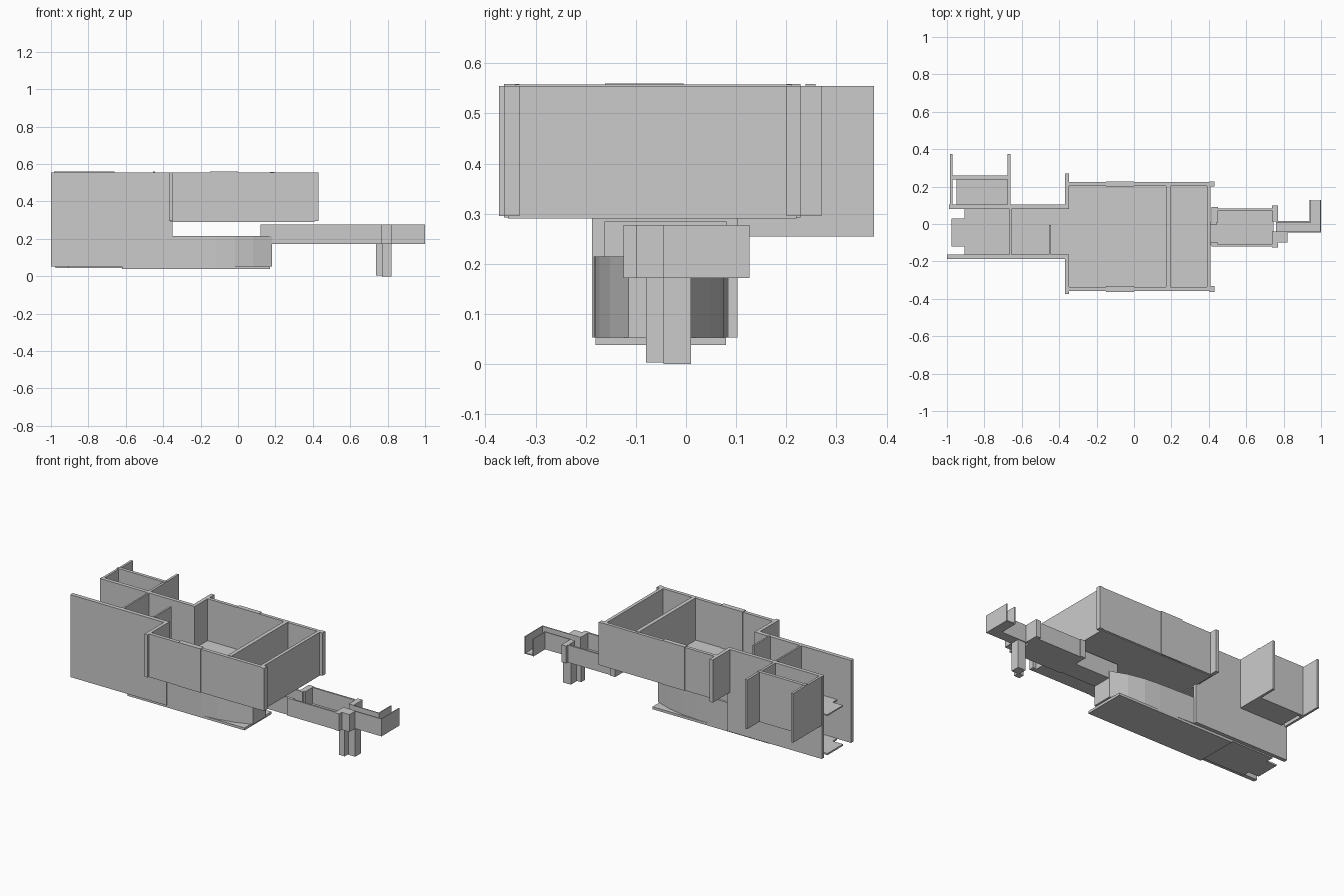
import bpy, bmesh

if "Cube" in bpy.data.objects:
    bpy.data.objects.remove(bpy.data.objects["Cube"])

mat = bpy.data.materials.new("plain_grey")
mat.diffuse_color = (0.6, 0.6, 0.6, 1)
mat.use_nodes = True
mat.node_tree.nodes["Principled BSDF"].inputs["Base Color"].default_value = mat.diffuse_color


def finish(name, bm):
    bmesh.ops.recalc_face_normals(bm, faces=bm.faces)
    me = bpy.data.meshes.new(name)
    bm.to_mesh(me)
    bm.free()
    me.materials.append(mat)
    bpy.context.collection.objects.link(bpy.data.objects.new(name, me))


def box(name, x0, x1, y0, y1, z0, z1):
    bm = bmesh.new()
    bmesh.ops.create_cube(bm, size=1)
    for v in bm.verts:
        v.co = (x0 + (v.co.x + .5) * (x1 - x0),
                y0 + (v.co.y + .5) * (y1 - y0),
                z0 + (v.co.z + .5) * (z1 - z0))
    finish(name, bm)


def prism(name, pts, z0, z1):
    bm = bmesh.new()
    f = bm.faces.new([bm.verts.new((x, y, z0)) for x, y in pts])
    ext = bmesh.ops.extrude_face_region(bm, geom=[f])["geom"]
    for v in ext:
        if isinstance(v, bmesh.types.BMVert):
            v.co.z = z1
    finish(name, bm)


T = 0.555   # wall tops

# Tall left wing, open at its left end
box("wing_front_wall", -1.0, -.35, -.187, -.162, .053, T)
box("wing_back_wall", -.988, -.35, .08, .103, .053, T)
box("wing_cross_wall", -.665, -.655, -.162, .08, .053, T)
box("wing_short_wall", -.455, -.445, -.162, -.005, .285, T + .005)
for label, z0, z1 in (("lower", .045, .055), ("upper", .284, .292)):
    box(f"wing_{label}_floor", -.905, -.35, -.162, .08, z0, z1)
    box(f"wing_{label}_floor_tab", -.975, -.905, -.12, .03, z0, z1)

# Back left room
box("back_room_left_wall", -.985, -.971, .1, .375, .255, T)
box("back_room_right_wall", -.675, -.66, .1, .375, .255, T)
box("back_room_back_wall", -.985, -.66, .238, .258, .255, T + .004)
box("back_room_floor", -.95, -.67, .1, .24, .255, .262)

# Large upper room
box("main_front_wall", -.36, .425, -.358, -.336, .295, T)
box("main_back_wall", -.36, .425, .204, .224, .295, T)
box("main_right_wall", .39, .41, -.34, .21, .295, T)
box("main_cross_wall", .17, .194, -.34, .21, .295, T + .003)
box("main_left_wall_front", -.37, -.348, -.373, -.162, .295, T)
box("main_left_wall_back", -.37, -.348, .08, .27, .295, T)
box("main_floor", -.36, .41, -.355, .22, .29, .3)
for y0, y1, side in ((-.363, -.332, "front"), (.2, .228, "back")):
    box(f"main_{side}_panel", -.15, 0, y0, y1, .292, T + .004)
    box(f"main_{side}_corner", .405, .43, y0, y1, .295, T)

# Lower room with tapering walls
front = [(-.35, -.183), (-.12, -.181), (-.02, -.173), (.08, -.152), (.182, -.115)]
back = [(-.35, .085), (-.12, .076), (-.02, .068), (.08, .047), (.182, .01)]
prism("lower_front_wall", front + [(x, y + .015) for x, y in reversed(front)], .053, .215)
prism("lower_back_wall", back + [(x, y - .015) for x, y in reversed(back)], .053, .215)
box("lower_end_wall", .17, .182, -.112, .005, .053, .215)
box("lower_floor", -.62, .17, -.18, .08, .038, .053)

# Passage from the lower room to the terrace
L, H = .172, .278
box("passage_front_wall", .12, .44, -.112, -.1, L, H)
box("passage_back_wall", .12, .44, -.005, .007, L, H)
box("passage_floor", .17, .42, -.105, 0, L, L + .008)

# Terrace
box("terrace_front_wall", .415, .77, -.12, -.11, L, H)
box("terrace_back_wall", .415, .77, .073, .083, L, H)
box("terrace_left_wall_front", .415, .45, -.12, -.1, L, H)
box("terrace_left_wall_back", .415, .45, .007, .09, L, H)
box("terrace_right_wall_front", .738, .77, -.125, -.04, L, H)
box("terrace_right_wall_back", .738, .77, .013, .1, L, H)
box("terrace_floor", .42, .745, -.115, .08, L, L + .008)

# Thin end corridor turning towards the back
box("corridor_front_wall", .77, 1.0, -.046, -.04, L, H)
box("corridor_back_wall", .77, .945, .009, .015, L, H)
box("corridor_end_wall", .994, 1.0, -.046, .127, L, H)
box("corridor_inner_wall", .939, .945, .009, .127, L, H)
box("corridor_floor", .76, 1.0, -.043, .012, L, L + .006)
box("corridor_end_floor", .94, 1.0, .012, .125, L, L + .006)

# Supporting posts
box("left_post", .738, .775, -.08, -.045, .003, H)
box("right_post", .77, .822, -.045, .01, 0, L)
box("post_head", .77, .822, -.1, -.046, L, H)
